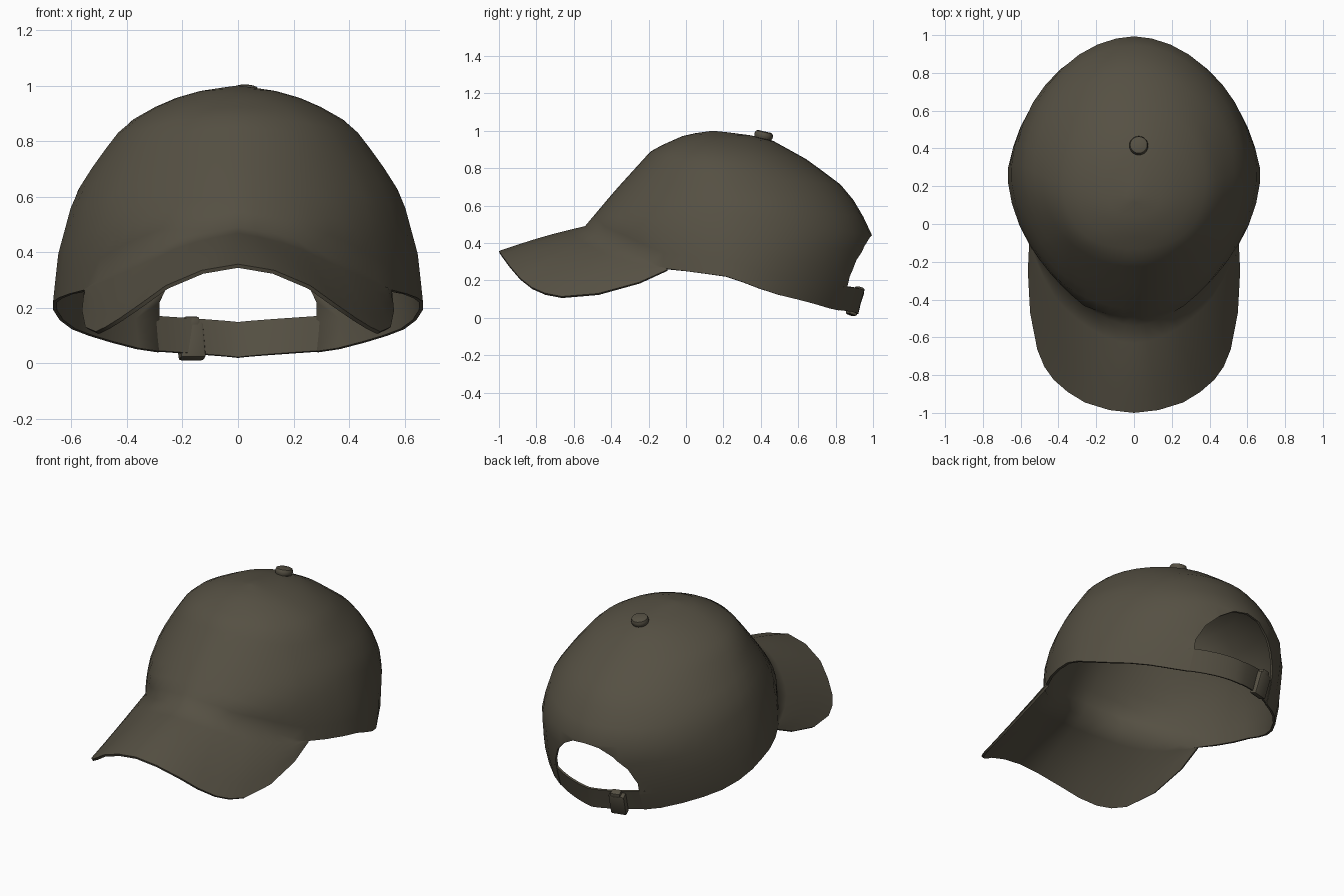
import bpy, bmesh, math
from mathutils import Vector

cube = bpy.data.objects.get("Cube")
if cube:
    bpy.data.objects.remove(cube, do_unlink=True)

olive = bpy.data.materials.new("dark_olive_cloth")
olive.use_nodes = True
COLOUR = (0.091, 0.080, 0.056, 1)
olive.diffuse_color = COLOUR
olive.node_tree.nodes["Principled BSDF"].inputs["Base Color"].default_value = COLOUR


def lerp(table, v):
    """Linear interpolation in a list of (key, value) pairs."""
    for (a, p), (b, q) in zip(table, table[1:]):
        if v <= b:
            return p + (q - p) * max(0, (v - a) / (b - a))
    return table[-1][1]


# Crown profiles by height: half width, front, back and centre
HALF_WIDTH = [(0, .66), (.2, .67), (.39, .65), (.6, .593), (.73, .51), (.86, .41), (.945, .26), (.985, .12), (1, 0)]
FRONT = [(0, -.5), (.25, -.5), (.49, -.54), (.68, -.38), (.9, -.18), (.98, 0), (1, .14)]
BACK = [(.03, .925), (.17, .965), (.44, .995), (.6, .92), (.72, .82), (.85, .64), (.955, .45), (.985, .3), (1, .14)]
CENTRE = [(0, .25), (.6, .25), (1, .14)]
# How far each half of a cross-section is flattened from an ellipse
FLAT_FRONT = [(0, 1.1), (.45, 1.15), (.7, 1.12), (1, 1)]
FLAT_BACK = [(0, 1.22), (.45, 1.04), (1, 1.04)]
# Height of the crown's lower edge by angle from the front
RIM = [(0, .49), (.35, .46), (.7, .37), (1.01, .265), (1.57, .215), (1.94, .13), (2.56, .04), (3.15, .015)]


def crown_point(t, z):
    c = lerp(CENTRE, z)
    sx, cy = math.sin(t), math.cos(t)
    front = cy > 0
    reach = c - lerp(FRONT, z) if front else lerp(BACK, z) - c
    e = lerp(FLAT_FRONT if front else FLAT_BACK, z)
    x = math.copysign(abs(sx) ** e, sx) * lerp(HALF_WIDTH, z)
    return Vector((x, c - reach * math.copysign(abs(cy) ** e, cy), z))


def finish(name, bm):
    bmesh.ops.recalc_face_normals(bm, faces=bm.faces)
    mesh = bpy.data.meshes.new(name)
    bm.to_mesh(mesh)
    bm.free()
    mesh.materials.append(olive)
    ob = bpy.data.objects.new(name, mesh)
    bpy.context.collection.objects.link(ob)
    return ob


def smooth(ob, angle):
    bpy.ops.object.select_all(action="DESELECT")
    ob.select_set(True)
    bpy.context.view_layer.objects.active = ob
    bpy.ops.object.shade_smooth_by_angle(angle=math.radians(angle))


def skin(bm, rows, closed=False):
    """Quads between successive rows of vertices."""
    for low, high in zip(rows, rows[1:]):
        n = len(low)
        for i in range(n if closed else n - 1):
            j = (i + 1) % n
            bm.faces.new((low[i], low[j], high[j], high[i]))


def thicken(ob, amount):
    mod = ob.modifiers.new("thickness", "SOLIDIFY")
    mod.thickness = amount
    mod.offset = -1
    bpy.context.view_layer.objects.active = ob
    bpy.ops.object.modifier_apply(modifier=mod.name)


# Crown and brim are one sheet sharing the front edge
EDGE = [(0, -1, .357), (.13, -.985, .335), (.26, -.945, .28), (.35, -.89, .215), (.425, -.825, .163),
        (.475, -.755, .132), (.512, -.665, .114), (.55, -.47, .13), (.562, -.25, .19), (.555, -.1, .257)]
BRIM_ANGLES = [0, .13, .26, .38, .49, .6, .7, .8, .91, 1.01]
half = BRIM_ANGLES + [1.01 + (math.pi - 1.01) * i / 13 for i in range(1, 13)]
angles = half + [math.pi] + [-t for t in reversed(half[1:])]
bm = bmesh.new()
rows = []
ROWS = 14
for r in range(ROWS + 1):
    s = math.sin(r / ROWS * math.pi / 2)
    rows.append([bm.verts.new(crown_point(t, lerp(RIM, abs(t)) * (1 - s) + s)) for t in angles])
skin(bm, rows, closed=True)

n = len(BRIM_ANGLES)
seam = rows[0][-(n - 1):] + rows[0][:n]
edge = [Vector((-x, y, z)) for x, y, z in reversed(EDGE[1:])] + [Vector(p) for p in EDGE]
brim = [seam]
STEPS = 5
for k in range(1, STEPS + 1):
    f = k / STEPS
    bulge = Vector((0, 0, .008 * math.sin(math.pi * f)))
    brim.append([bm.verts.new(v.co.lerp(e, f) + bulge) for v, e in zip(seam, edge)])
skin(bm, brim)
bmesh.ops.remove_doubles(bm, verts=bm.verts, dist=.002)
cap = finish("crown_and_brim", bm)
thicken(cap, .014)

# Arched opening at the back
arch = [(.29, -.2), (.282, .22), (.24, .31), (.17, .38), (.09, .428)]
outline = arch + [(0, .44)] + [(-x, z) for x, z in reversed(arch)]
bm = bmesh.new()
skin(bm, [[bm.verts.new((x, y, z)) for x, z in outline] for y in (.55, 1.3)], closed=True)
bm.verts.ensure_lookup_table()
count = len(outline)
bm.faces.new(bm.verts[:count])
bm.faces.new(bm.verts[count:])
cutter = finish("opening_cutter", bm)
cutter.hide_render = True
cut = cap.modifiers.new("opening", "BOOLEAN")
cut.object = cutter
cut.operation = "DIFFERENCE"
cut.solver = "EXACT"
bpy.context.view_layer.objects.active = cap
bpy.ops.object.modifier_apply(modifier=cut.name)
bpy.data.objects.remove(cutter, do_unlink=True)
smooth(cap, 65)

# Strap across the opening
bm = bmesh.new()
rows = []
for h in (.004, .065, .13):
    row = []
    for i in range(15):
        t = math.pi + (i / 7 - 1) * .54
        p = crown_point(t, lerp(RIM, min(t, 2 * math.pi - t)) + h)
        row.append(bm.verts.new((p.x, p.y - .004, p.z)))
    rows.append(row)
skin(bm, rows)
strap = finish("back_strap", bm)
thicken(strap, .012)
smooth(strap, 50)


def rounded(ob, name, width, rotation):
    """Name, turn and bevel a primitive."""
    ob.name = name
    ob.rotation_euler = rotation
    ob.data.materials.append(olive)
    bpy.ops.object.transform_apply(location=False, rotation=False, scale=True)
    mod = ob.modifiers.new("bevel", "BEVEL")
    mod.width = width
    mod.segments = 2
    bpy.ops.object.modifier_apply(modifier=mod.name)
    smooth(ob, 40)


# Buckle plate and its bar
TILT = (-.33, 0, .25)
bpy.ops.mesh.primitive_cube_add(size=1, location=(-.17, .903, .08))
bpy.context.object.scale = (.095, .045, .138)
rounded(bpy.context.object, "buckle_plate", .01, TILT)
bpy.ops.mesh.primitive_cube_add(size=1, location=(-.17, .925, .145))
bpy.context.object.scale = (.06, .045, .04)
rounded(bpy.context.object, "buckle_bar", .01, TILT)

# Button on top
bpy.ops.mesh.primitive_cylinder_add(vertices=20, radius=.05, depth=.044, location=(.025, .415, .975))
rounded(bpy.context.object, "top_button", .016, (-.22, 0, 0))
